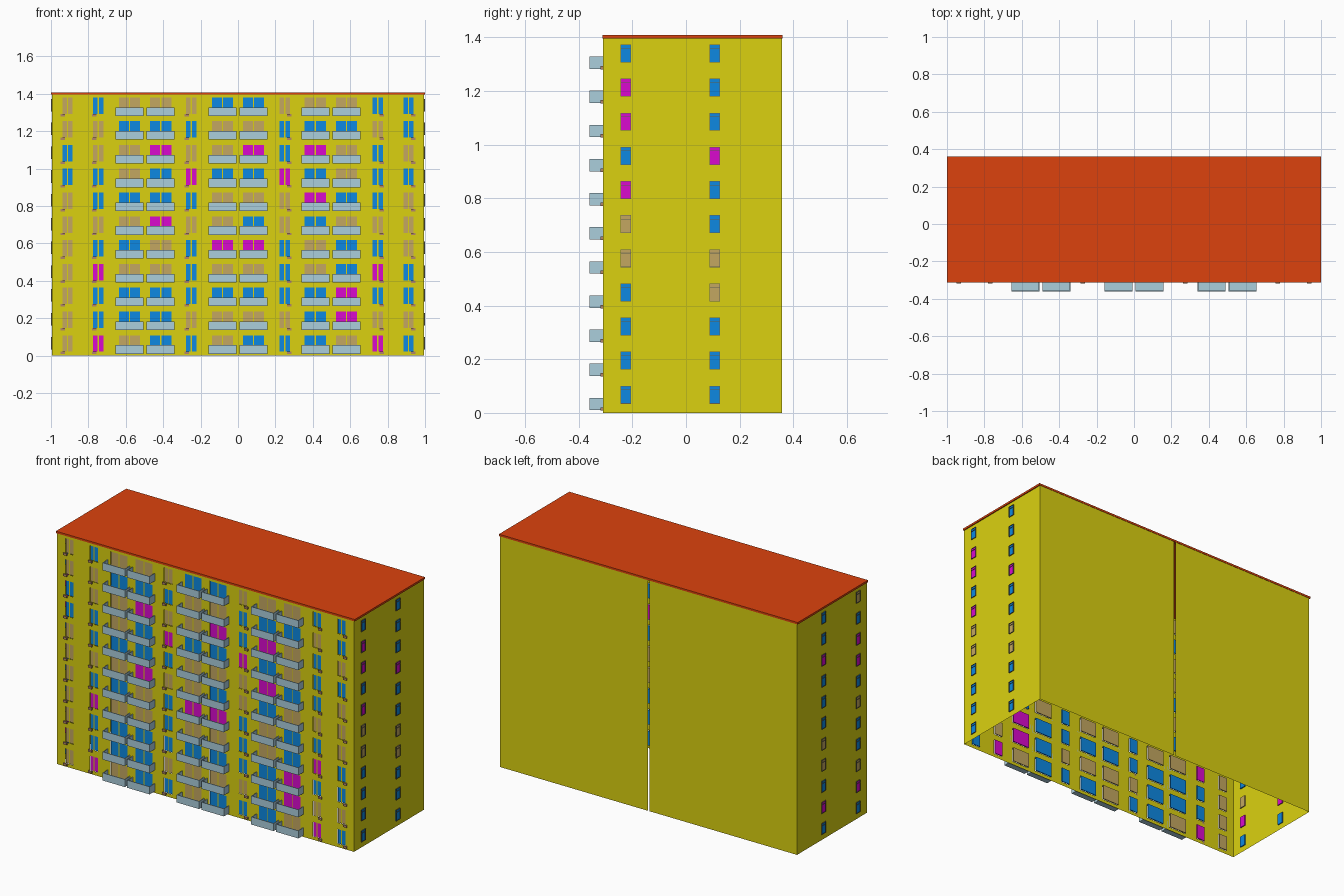
import bpy, bmesh
from mathutils import Vector

if "Cube" in bpy.data.objects:
    bpy.data.objects.remove(bpy.data.objects["Cube"])

FLOORS, H = 11, 0.1272
TOP = FLOORS * H
XW, YF, YB = 0.994, -0.31, 0.358


def material(name, rgb):
    m = bpy.data.materials.new(name)
    m.diffuse_color = (*rgb, 1)
    m.use_nodes = True
    m.node_tree.nodes["Principled BSDF"].inputs["Base Color"].default_value = m.diffuse_color
    return m


YELLOW = material("wall_yellow", (0.71, 0.64, 0.005))
RED = material("roof_red", (0.72, 0.055, 0.004))
PALE = material("balcony_pale_blue", (0.41, 0.62, 0.72))
SILL = material("vent_brown", (0.45, 0.24, 0.14))
GLASS = {
    "B": material("window_blue", (0.004, 0.25, 0.76)),
    "M": material("window_magenta", (0.70, 0.003, 0.62)),
    "T": material("window_tan", (0.55, 0.39, 0.12)),
}


def finish(bm, name, mat):
    me = bpy.data.meshes.new(name)
    bm.to_mesh(me)
    bm.free()
    me.materials.append(mat)
    ob = bpy.data.objects.new(name, me)
    bpy.context.collection.objects.link(ob)
    return ob


def add_box(bm, x, y, z):
    """Add a box given (min, max) on each axis."""
    lo = Vector((min(x), min(y), min(z)))
    hi = Vector((max(x), max(y), max(z)))
    verts = bmesh.ops.create_cube(bm, size=1)["verts"]
    for v in verts:
        v.co = [(lo[i] + hi[i]) / 2 + v.co[i] * (hi[i] - lo[i]) for i in range(3)]


def wall(name, place, u0, u1, holes):
    """Single-skin wall; holes are (u0, u1, z0, z1) repeated on every floor."""
    bm = bmesh.new()
    us = sorted({u0, u1, *[u for h in holes for u in h[:2]]})
    zs = sorted({0, H, *[z for h in holes for z in h[2:]]})
    for k in range(FLOORS):
        for a, b in zip(us, us[1:]):
            for c, d in zip(zs, zs[1:]):
                u, z = (a + b) / 2, (c + d) / 2
                if any(h[0] < u < h[1] and h[2] < z < h[3] for h in holes):
                    continue
                pts = [(a, c), (b, c), (b, d), (a, d)]
                bm.faces.new([bm.verts.new(place(p, q + k * H)) for p, q in pts])
    bmesh.ops.remove_doubles(bm, verts=bm.verts, dist=1e-5)
    bmesh.ops.recalc_face_normals(bm, faces=bm.faces)
    out = place(0, 0)
    out.z = 0
    if bm.faces[:][0].normal.dot(out) < 0:
        bmesh.ops.reverse_faces(bm, faces=bm.faces)
    finish(bm, name, YELLOW)


# Front window columns as (centre, half width), left to right
half = [(0.083, 0.056), (0.25, 0.027), (0.413, 0.057),
        (0.58, 0.056), (0.747, 0.027), (0.911, 0.027)]
columns = [(-c, w) for c, w in reversed(half)] + half
Z0, Z1 = 0.021, 0.109

# Curtain colours of the front, top floor first
front_rows = ["TBTTTBBTTTBB", "TTBBBTTBBBTB", "BTTMTTMBMTBT", "BBTBMBBMBTBB",
              "TBBBBTTTMBBT", "TTTMTTBTBTTT", "TBBTBMMBTBBT", "TMTTBTTBTBMB",
              "TBBBBBBBBMBB", "TBBBTTTTBMTT", "TMTBBTBBBTMB"]

# Front wall, each window split by a central mullion
holes = []
for c, w in columns:
    holes += [(c - w, c - 0.003, Z0, Z1), (c + 0.003, c + w, Z0, Z1)]
wall("front_wall", lambda u, z: Vector((u, YF, z)), -XW, XW, holes)

panes = {k: bmesh.new() for k in GLASS}
for r, row in enumerate(front_rows):
    z = (FLOORS - 1 - r) * H
    for (c, w), k in zip(columns, row):
        add_box(panes[k], (c - w, c + w), (YF + 0.003, YF + 0.009), (z + Z0, z + Z1))

# Side walls with window openings, plus panes and projecting frames
SIDE_Y, SW, S0, S1, ST = (-0.224, 0.107), 0.0195, 0.034, 0.101, 0.085
side_rows = {1: ("BMMBMTTBBBB", "BBBMBBTTBBB"), -1: ("TBMMBTBBTMB", "BBMBBBTTBMB")}
frames = bmesh.new()
for s, cols in side_rows.items():
    wall("right_wall" if s > 0 else "left_wall", lambda u, z: Vector((s * XW, u, z)),
         YF, YB, [(y - SW, y + SW, S0, S1) for y in SIDE_Y])
    for y, col in zip(SIDE_Y, cols):
        for r, k in enumerate(col):
            z = (FLOORS - 1 - r) * H
            x = (s * (XW - 0.006), s * (XW + 0.002))
            add_box(panes[k], x, (y - SW, y + SW), (z + S0, z + S1))
            xf = (s * (XW - 0.004), s * 0.999)
            for e in (-1, 1):
                add_box(frames, xf, (y + e * SW, y + e * (SW - 0.002)), (z + S0, z + S1))
            for zz in (S0, ST, S1 - 0.002):
                add_box(frames, xf, (y - SW, y + SW), (z + zz, z + zz + 0.002))
finish(frames, "side_window_frames", material("frame_dark", (0.12, 0.12, 0.08)))
for k, bm in panes.items():
    finish(bm, GLASS[k].name + "_panes", GLASS[k])

# Blank back wall in two halves with a narrow vertical joint
for s, name in ((1, "back_wall_right"), (-1, "back_wall_left")):
    wall(name, lambda u, z: Vector((u, YB, z)), *sorted((s * 0.005, s * XW)), [])

# Balconies: open trays with parapet on three sides
bal = bmesh.new()
BY, B0, B1, T = -0.36, 0.010, 0.056, 0.004
for k in range(FLOORS):
    z = k * H
    for c in (0.083, 0.415, 0.581):
        for s in (-1, 1):
            a, b = s * c - 0.075, s * c + 0.075
            add_box(bal, (a, b), (BY, YF), (z + B0, z + B0 + T))
            add_box(bal, (a, b), (BY, BY + T), (z + B0, z + B1))
            add_box(bal, (a, a + T), (BY, YF), (z + B0, z + B1))
            add_box(bal, (b - T, b), (BY, YF), (z + B0, z + B1))
finish(bal, "balconies", PALE)

# Small vents below the narrow windows
vents = bmesh.new()
for k in range(FLOORS):
    for c in (0.275, 0.769, 0.936):
        for s in (-1, 1):
            add_box(vents, (s * c - 0.012, s * c + 0.012), (YF - 0.008, YF),
                    (k * H + 0.008, k * H + 0.021))
finish(vents, "wall_vents", SILL)

# Flat roof slab
roof = bmesh.new()
add_box(roof, (-1, 1), (YF - 0.002, 0.36), (TOP - 0.003, TOP + 0.009))
finish(roof, "roof", RED)
